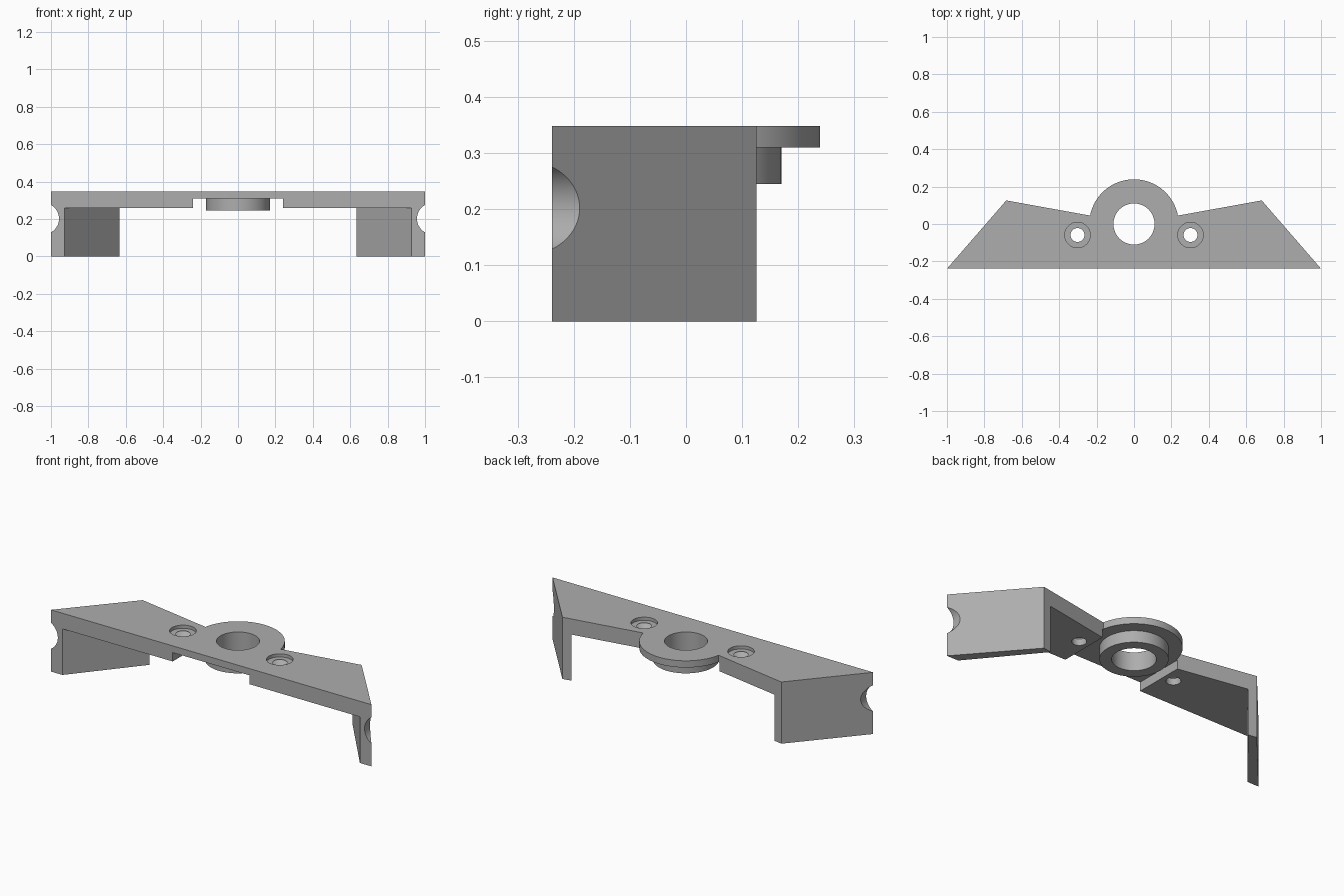
import bpy, bmesh, math
from mathutils import Matrix

cube = bpy.data.objects.get("Cube")
if cube:
    bpy.data.objects.remove(cube, do_unlink=True)

grey = bpy.data.materials.new("plain_grey")
grey.use_nodes = True
colour = (0.42, 0.42, 0.42, 1)
grey.diffuse_color = colour
grey.node_tree.nodes["Principled BSDF"].inputs["Base Color"].default_value = colour


def finish(name, bm):
    bmesh.ops.recalc_face_normals(bm, faces=bm.faces)
    mesh = bpy.data.meshes.new(name)
    bm.to_mesh(mesh)
    bm.free()
    mesh.materials.append(grey)
    obj = bpy.data.objects.new(name, mesh)
    bpy.context.collection.objects.link(obj)
    return obj


def prism(name, outline, low, high):
    bm = bmesh.new()
    face = bm.faces.new([bm.verts.new((x, y, low)) for x, y in outline])
    top = bmesh.ops.extrude_face_region(bm, geom=[face])["geom"]
    bmesh.ops.translate(bm, vec=(0, 0, high - low),
                        verts=[v for v in top if isinstance(v, bmesh.types.BMVert)])
    return finish(name, bm)


def cylinder(name, centre, radius, depth, top_radius=None, along_y=False):
    bm = bmesh.new()
    matrix = Matrix.Translation(centre)
    if along_y:
        matrix = matrix @ Matrix.Rotation(math.pi / 2, 4, "X")
    bmesh.ops.create_cone(bm, cap_ends=True, segments=64, radius1=radius,
                          radius2=top_radius or radius, depth=depth, matrix=matrix)
    return finish(name, bm)


def combine(target, tool, operation="DIFFERENCE"):
    bpy.context.view_layer.objects.active = target
    mod = target.modifiers.new("combine", "BOOLEAN")
    mod.operation, mod.object, mod.solver = operation, tool, "EXACT"
    bpy.ops.object.modifier_apply(modifier=mod.name)
    bpy.data.objects.remove(tool, do_unlink=True)


# Bracket outline: straight front, slanted ends, round lug at the back
FRONT, TOP, LUG = -0.239, 0.348, 0.239
start = math.asin(0.045 / LUG)
arc = [start + (math.pi - 2 * start) * i / 48 for i in range(49)]
outline = [(-1, FRONT), (1, FRONT), (0.683, 0.126)]
outline += [(LUG * math.cos(a), LUG * math.sin(a)) for a in arc]
outline.append((-0.683, 0.126))
bracket = prism("mounting_bracket", outline, 0, TOP)

# Space between the end flaps, and the thinner middle
combine(bracket, prism("flap_gap", [(-1.061, -0.4), (1.061, -0.4), (0.482, 0.3), (-0.482, 0.3)],
                       -0.1, 0.26))
combine(bracket, prism("middle_recess", [(-0.24, -0.4), (0.24, -0.4), (0.24, 0.4), (-0.24, 0.4)],
                       -0.1, 0.31))

# Round boss with the bore through it
combine(bracket, cylinder("boss", (0, 0, 0.2875), 0.17, 0.085), "UNION")
combine(bracket, cylinder("bore", (0, 0, 0.3), 0.11, 0.4))

# Countersunk screw holes and round notches in the flaps
for side in (-1, 1):
    x, y = side * 0.302, -0.059
    combine(bracket, cylinder("screw_hole", (x, y, 0.3), 0.037, 0.3))
    combine(bracket, cylinder("countersink", (x, y, 0.313), 0.037, 0.034, 0.068))
    combine(bracket, cylinder("screw_head_recess", (x, y, 0.36), 0.068, 0.06))
    combine(bracket, cylinder("flap_notch", (side * 1.041, 0, 0.202), 0.084, 1, along_y=True))

# Smooth round walls, sharp edges elsewhere
bpy.ops.object.select_all(action="DESELECT")
bracket.select_set(True)
bpy.context.view_layer.objects.active = bracket
bpy.ops.object.shade_smooth_by_angle(angle=math.radians(25))
